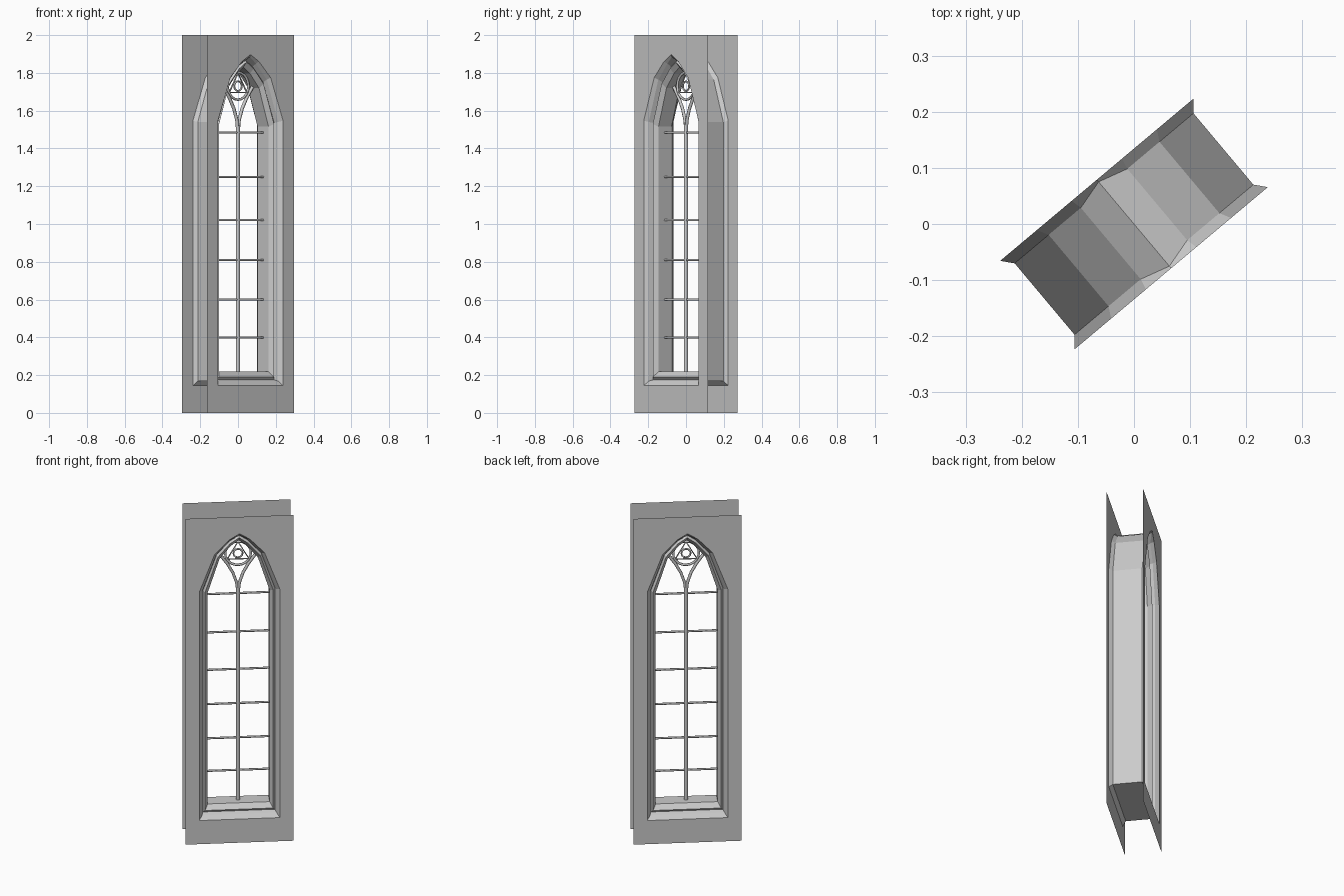
import bpy
import math
from mathutils import Matrix

cube = bpy.data.objects.get("Cube")
if cube:
    bpy.data.objects.remove(cube, do_unlink=True)

TURN = Matrix.Rotation(math.radians(40), 4, 'Z')

stone = bpy.data.materials.new("grey_stone")
stone.use_nodes = True
GREY = (0.6, 0.6, 0.6, 1)
stone.diffuse_color = GREY
stone.node_tree.nodes["Principled BSDF"].inputs["Base Color"].default_value = GREY


def mirrored_ring(right, apex):
    """Closed outline from its right half, running bottom to top."""
    left = [(-x, y, z) for x, y, z in right]
    return [left[0]] + right + [apex] + left[:0:-1]


def arch_ring(half, bottom, spring, top, y, apex_y=None):
    """Pointed arch outline with three straight segments per side."""
    rise = top - spring
    right = [(half, y, bottom), (half, y, spring),
             (half * 0.62, y, spring + rise * 0.65),
             (half * 0.26, y, spring + rise * 0.895)]
    return mirrored_ring(right, (0, y if apex_y is None else apex_y, top))


def flip(ring):
    return [(x, -y, z) for x, y, z in ring]


def loft(name, rings):
    n = len(rings[0])
    verts = [p for ring in rings for p in ring]
    faces = []
    for r in range(len(rings) - 1):
        for i in range(n):
            j = (i + 1) % n
            faces.append((r * n + i, r * n + j, (r + 1) * n + j, (r + 1) * n + i))
    mesh = bpy.data.meshes.new(name)
    mesh.from_pydata(verts, [], faces)
    mesh.materials.append(stone)
    obj = bpy.data.objects.new(name, mesh)
    bpy.context.collection.objects.link(obj)
    obj.matrix_world = TURN
    return obj


def bar(name, points, radius, closed=False, sides=1):
    """Rod through points given as (x, z) in the window plane."""
    curve = bpy.data.curves.new(name, 'CURVE')
    curve.dimensions = '3D'
    curve.bevel_depth = radius
    curve.bevel_resolution = sides
    curve.use_fill_caps = True
    spline = curve.splines.new('POLY')
    spline.points.add(len(points) - 1)
    for p, (x, z) in zip(spline.points, points):
        p.co = (x, 0, z, 1)
    spline.use_cyclic_u = closed
    curve.materials.append(stone)
    obj = bpy.data.objects.new(name, curve)
    bpy.context.collection.objects.link(obj)
    obj.matrix_world = TURN


def circle(radius, z, count, start=90):
    angles = [math.radians(start + 360 * i / count) for i in range(count)]
    return [(radius * math.cos(a), z + radius * math.sin(a)) for a in angles]


# Wall panels, moulded surround and reveal
W, P = 0.302, -0.103
wall = mirrored_ring([(W, P, 0), (W, P, 1.547), (W, P, 2), (0.06, P, 2)], (0, P, 2))
outer = arch_ring(0.225, 0.145, 1.547, 1.897, P)
splay = arch_ring(0.208, 0.168, 1.54, 1.885, -0.083, -0.098)
groove = arch_ring(0.201, 0.176, 1.535, 1.868, -0.058)
roll = arch_ring(0.19, 0.19, 1.53, 1.857, -0.07)
reveal = arch_ring(0.173, 0.218, 1.515, 1.83, -0.045)

loft("front_wall", [wall, outer])
loft("back_wall", [flip(outer), flip(wall)])
half = [outer, splay, groove, roll, reveal]
loft("window_surround", half + [flip(r) for r in reversed(half)])
loft("surround_outer_shell", [flip(splay), splay])

# Mullion and its two curved branches
bar("mullion", [(0, 0.215), (0, 1.52)], 0.012)
for side, name in ((1, "left"), (-1, "right")):
    path = [(0, 1.48), (0.008, 1.55), (0.028, 1.61), (0.058, 1.665), (0.1, 1.725)]
    bar(name + "_branch", [(side * x, z) for x, z in path], 0.009)

# Round tracery with triangle and inner ring
CENTRE = 1.73
bar("tracery_ring", circle(0.072, CENTRE, 20), 0.007, True)
bar("tracery_triangle", circle(0.07, CENTRE, 3), 0.006, True)
bar("tracery_inner_ring", circle(0.026, CENTRE, 12), 0.005, True)

# Horizontal glazing bars
for i, z in enumerate((0.4, 0.6, 0.81, 1.02, 1.25, 1.485)):
    bar("glazing_bar_%d" % (i + 1), [(-0.178, z), (0.178, z)], 0.006)
